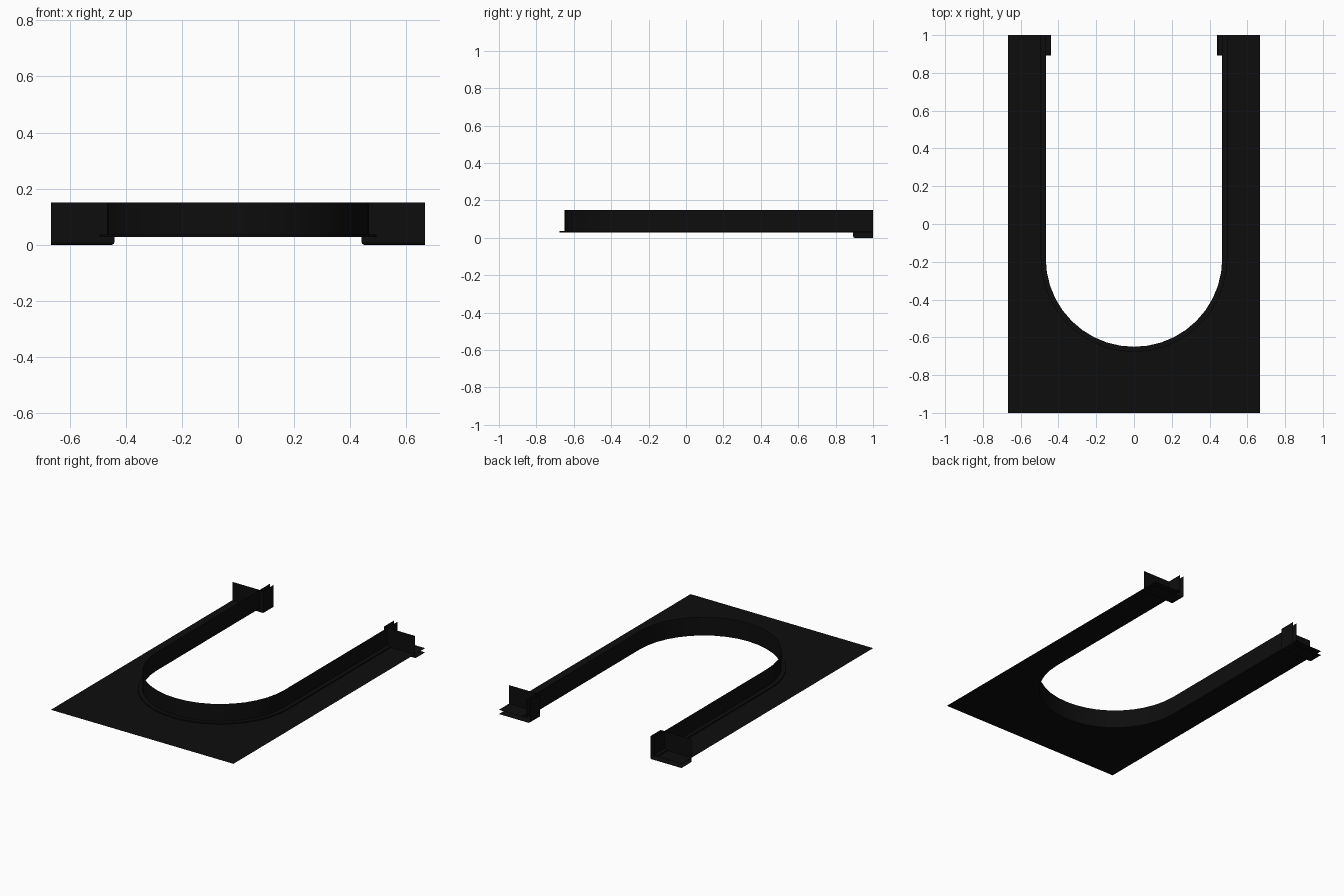
import bpy, bmesh, math

if "Cube" in bpy.data.objects:
    bpy.data.objects.remove(bpy.data.objects["Cube"], do_unlink=True)

black = bpy.data.materials.new("matte_black")
black.use_nodes = True
color = (0.004, 0.004, 0.004, 1)
black.diffuse_color = color
black.node_tree.nodes["Principled BSDF"].inputs["Base Color"].default_value = color

HALF_W, HALF_L = 0.667, 1.0
PLATE_Z, LIP_Z, TOP_Z = 0.028, 0.036, 0.15
RADIUS, CENTRE_Y, LIP = 0.467, -0.183, 0.027
STEPS = 20


def finish(bm, name):
    mesh = bpy.data.meshes.new(name)
    bm.to_mesh(mesh)
    bm.free()
    mesh.materials.append(black)
    obj = bpy.data.objects.new(name, mesh)
    bpy.context.scene.collection.objects.link(obj)
    return obj


def u_path(r):
    """U-shaped path from the back left, round the front, to the back right."""
    arc = [(r * math.cos(math.pi * i / STEPS), CENTRE_Y - r * math.sin(math.pi * i / STEPS))
           for i in range(STEPS + 1)]
    return [(r, HALF_L)] + arc + [(-r, HALF_L)]


def smooth(obj):
    bpy.ops.object.select_all(action='DESELECT')
    obj.select_set(True)
    bpy.context.view_layer.objects.active = obj
    bpy.ops.object.shade_smooth_by_angle(angle=math.radians(30))


# Thin base plate, as strips between the cutout and the outer rectangle
bm = bmesh.new()
inner = u_path(RADIUS)
outer = [(HALF_W, y) if i <= STEPS // 2 else (-HALF_W, y) for i, (x, y) in enumerate(inner)]
front = [(x, -HALF_L) for x, y in inner[1:-1]]
for sx in (1, -1):
    corners = [(sx * RADIUS, HALF_L), (sx * RADIUS, CENTRE_Y), (sx * RADIUS, -HALF_L),
               (sx * HALF_W, -HALF_L), (sx * HALF_W, HALF_L)]
    bm.faces.new([bm.verts.new((x, y, PLATE_Z)) for x, y in corners])
arc = inner[1:-1]
for i in range(STEPS):
    quad = [arc[i], arc[i + 1], front[i + 1], front[i]]
    bm.faces.new([bm.verts.new((x, y, PLATE_Z)) for x, y in quad])
bmesh.ops.remove_doubles(bm, verts=bm.verts, dist=1e-5)
bmesh.ops.recalc_face_normals(bm, faces=bm.faces)
if sum(f.normal.z for f in bm.faces) < 0:
    bmesh.ops.reverse_faces(bm, faces=bm.faces)
finish(bm, "base_plate")

# Upright rim around the cutout with a low lip at its foot
bm = bmesh.new()
profile = [(LIP, PLATE_Z), (LIP, LIP_Z), (0, LIP_Z), (0, TOP_Z)]
rows = [[bm.verts.new((x, y, z)) for x, y in u_path(RADIUS + off)] for off, z in profile]
for a, b in zip(rows, rows[1:]):
    for i in range(len(a) - 1):
        bm.faces.new((a[i], a[i + 1], b[i + 1], b[i]))
# Foot of the rim between the lip and the plate
foot = [bm.verts.new((x, y, PLATE_Z)) for x, y in inner]
for i in range(len(foot) - 1):
    bm.faces.new((foot[i], foot[i + 1], rows[2][i + 1], rows[2][i]))
smooth(finish(bm, "cutout_rim"))

# Open corner brackets at the back ends: floor, front panel and inner panel
X_IN, Y_FRONT = 0.44, 0.893
for side, sx in (("left", 1), ("right", -1)):
    bm = bmesh.new()

    def panel(points):
        bm.faces.new([bm.verts.new((sx * x, y, z)) for x, y, z in points])

    panel([(X_IN, Y_FRONT, 0), (HALF_W, Y_FRONT, 0), (HALF_W, HALF_L, 0), (X_IN, HALF_L, 0)])
    panel([(X_IN, Y_FRONT, 0), (HALF_W, Y_FRONT, 0), (HALF_W, Y_FRONT, TOP_Z), (X_IN, Y_FRONT, TOP_Z)])
    panel([(X_IN, Y_FRONT, 0), (X_IN, HALF_L, 0), (X_IN, HALF_L, TOP_Z), (X_IN, Y_FRONT, TOP_Z)])
    bmesh.ops.remove_doubles(bm, verts=bm.verts, dist=1e-5)
    bmesh.ops.recalc_face_normals(bm, faces=bm.faces)
    folds = [e for e in bm.edges if len(e.link_faces) == 2 and all(v.co.z < 0.01 for v in e.verts)]
    bmesh.ops.bevel(bm, geom=folds, offset=0.01, segments=2, profile=0.5, affect='EDGES')
    finish(bm, side + "_end_bracket")
